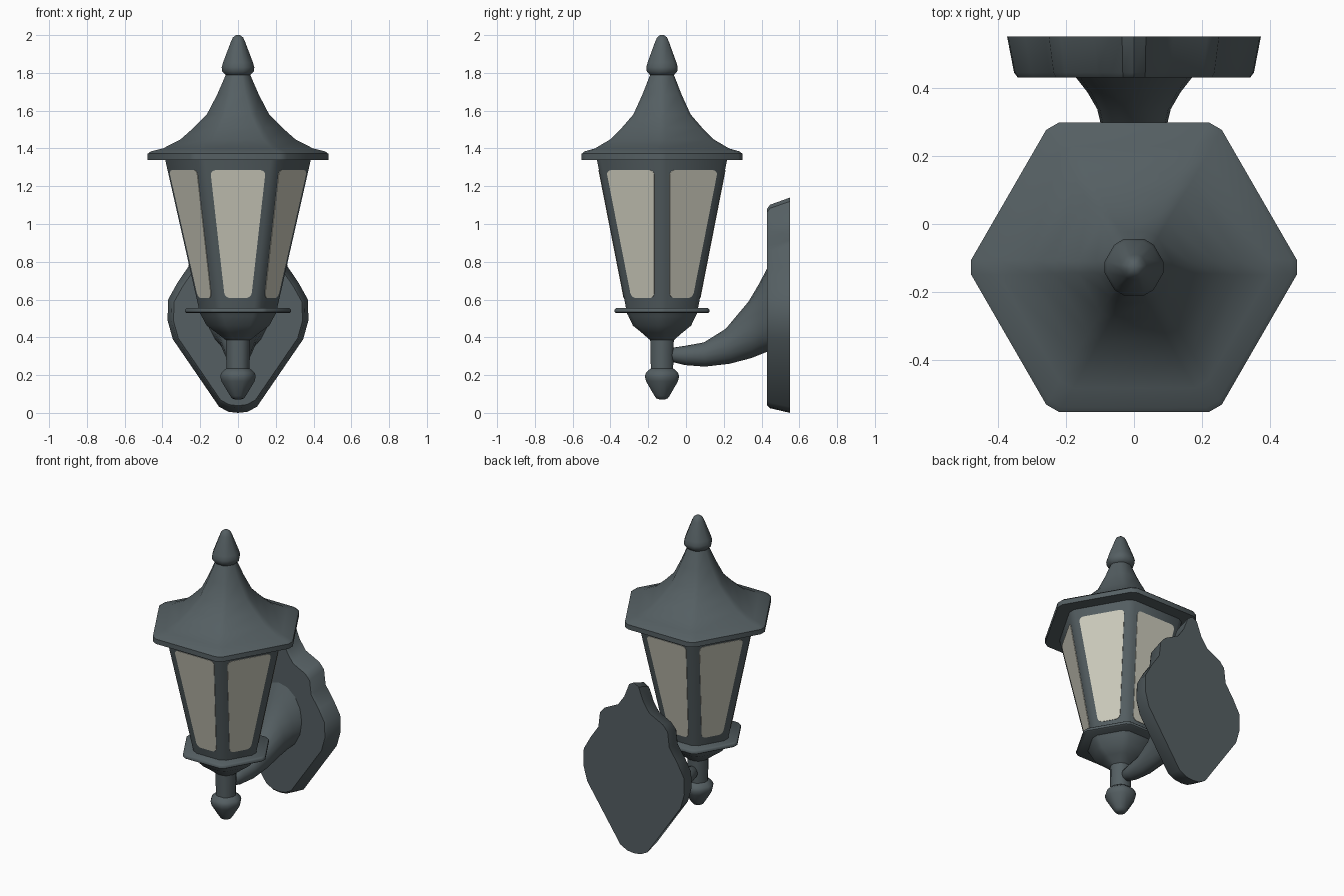
import bpy, bmesh, math
from mathutils import Vector

if "Cube" in bpy.data.objects:
    bpy.data.objects.remove(bpy.data.objects["Cube"])

AXIS_Y = -0.127  # lantern axis


def material(name, rgb):
    m = bpy.data.materials.new(name)
    m.diffuse_color = (*rgb, 1)
    m.use_nodes = True
    m.node_tree.nodes["Principled BSDF"].inputs["Base Color"].default_value = m.diffuse_color
    return m


METAL = material("slate grey metal", (0.090, 0.114, 0.123))
GLASS = material("frosted glass", (0.60, 0.59, 0.50))


def finish(bm, name, mat, angle=45):
    bmesh.ops.recalc_face_normals(bm, faces=bm.faces)
    me = bpy.data.meshes.new(name)
    bm.to_mesh(me)
    bm.free()
    me.materials.append(mat)
    for p in me.polygons:
        p.use_smooth = True
    me.set_sharp_from_angle(angle=math.radians(angle))
    ob = bpy.data.objects.new(name, me)
    bpy.context.collection.objects.link(ob)
    return ob


def loft(name, rings, mat=METAL, angle=45):
    """Skin closed rings of equal length and cap both ends."""
    bm = bmesh.new()
    loops = [[bm.verts.new(p) for p in r] for r in rings]
    n = len(loops[0])
    for a, b in zip(loops, loops[1:]):
        for i in range(n):
            j = (i + 1) % n
            bm.faces.new((a[i], a[j], b[j], b[i]))
    bm.faces.new(loops[0])
    bm.faces.new(loops[-1])
    return finish(bm, name, mat, angle)


def hex_ring(r, t, z):
    """Hexagon of corner radius r with its corners cut off by t."""
    corner = [Vector((r * math.cos(k * math.pi / 3), AXIS_Y + r * math.sin(k * math.pi / 3), z))
              for k in range(6)]
    t = min(t, r * 0.21)
    pts = []
    for k, c in enumerate(corner):
        pts.append(c + (corner[k - 1] - c).normalized() * t)
        pts.append(c + (corner[(k + 1) % 6] - c).normalized() * t)
    return pts


def hex_loft(name, profile, angle=45):
    return loft(name, [hex_ring(*p) for p in profile], METAL, angle)


# Roof with thin brim
hex_loft("roof", [(0.491, 0.025, 1.34), (0.491, 0.025, 1.372), (0.475, 0.025, 1.384),
                  (0.41, 0.025, 1.40), (0.318, 0.025, 1.447), (0.245, 0.022, 1.51),
                  (0.175, 0.02, 1.58), (0.12, 0.02, 1.685), (0.070, 0.015, 1.795)])

# Roof finial
hex_loft("roof_finial", [(0.07, 0.015, 1.785), (0.093, 0.019, 1.808), (0.096, 0.019, 1.83),
                         (0.088, 0.018, 1.855), (0.042, 0.009, 1.965), (0.03, 0.006, 1.988),
                         (0.012, 0.003, 2.0)], 55)

# Tapered lantern frame
Z0, Z1, R0, R1 = 0.55, 1.345, 0.219, 0.399
hex_loft("lantern_frame", [(R0, 0.025, Z0), (R1, 0.025, Z1)], 35)


# Six glass panes with rounded corners, let into the frame faces
def pane(k):
    ang = math.radians(30 + 60 * k)
    out = Vector((math.cos(ang), math.sin(ang), 0))
    side = Vector((-out.y, out.x, 0))
    bm = bmesh.new()
    vs = []
    for z, s in ((0.608, -1), (0.608, 1), (1.285, 1), (1.285, -1)):
        r = R0 + (R1 - R0) * (z - Z0) / (Z1 - Z0)
        p = out * (r * math.sqrt(0.75) + 0.003) + side * s * (r / 2 - 0.046)
        vs.append(bm.verts.new(p + Vector((0, AXIS_Y, z))))
    bm.faces.new(vs)
    bmesh.ops.bevel(bm, geom=bm.verts[:], offset=0.028, segments=4,
                    affect='VERTICES', profile=0.5)
    ext = bmesh.ops.extrude_face_region(bm, geom=bm.faces[:], use_keep_orig=True)
    moved = [g for g in ext["geom"] if isinstance(g, bmesh.types.BMVert)]
    bmesh.ops.translate(bm, verts=moved, vec=-out * 0.008)
    finish(bm, f"glass_pane_{k + 1}", GLASS, 30)


for k in range(6):
    pane(k)

# Lower rim
hex_loft("lower_rim", [(0.282, 0.018, 0.529), (0.289, 0.018, 0.534), (0.289, 0.018, 0.548),
                       (0.280, 0.018, 0.556)])

# Cup, stem and drop finial under the lantern
hex_loft("cup_and_stem", [(0.219, 0.025, 0.535), (0.205, 0.025, 0.512), (0.178, 0.025, 0.462),
                          (0.125, 0.02, 0.425), (0.072, 0.015, 0.385), (0.068, 0.014, 0.225)])
hex_loft("drop_finial", [(0.066, 0.014, 0.238), (0.098, 0.02, 0.213), (0.105, 0.022, 0.195),
                         (0.098, 0.02, 0.168), (0.046, 0.01, 0.09), (0.035, 0.007, 0.077),
                         (0.016, 0.003, 0.071)], 55)

# Curved arm: (top y, top z, bottom y, bottom z, half width)
SECTIONS = [(-0.085, 0.325, -0.085, 0.285, 0.022), (-0.065, 0.346, -0.065, 0.268, 0.04),
            (0.0, 0.356, -0.005, 0.253, 0.052), (0.095, 0.373, 0.10, 0.245, 0.063),
            (0.21, 0.445, 0.23, 0.260, 0.08), (0.33, 0.588, 0.345, 0.290, 0.108),
            (0.385, 0.68, 0.39, 0.308, 0.137), (0.44, 0.785, 0.44, 0.328, 0.178)]
rings = []
for ty, tz, by, bz, w in SECTIONS:
    top, bot = Vector((0, ty, tz)), Vector((0, by, bz))
    mid, half = (top + bot) / 2, (top - bot) / 2
    rings.append([mid + half * math.cos(a) + Vector((w * math.sin(a), 0, 0))
                  for a in (i * math.tau / 16 for i in range(16))])
loft("arm", rings, METAL, 50)

# Wall plate: half outline mirrored, sides tapering to the front
HALF = [(0.05, 0.006), (0.10, 0.032), (0.345, 0.39), (0.373, 0.49), (0.37, 0.60),
        (0.32, 0.69), (0.262, 0.775), (0.25, 0.875), (0.215, 0.915), (0.115, 0.965),
        (0.07, 1.03), (0.035, 1.12)]
outline = [(0, 0)] + HALF + [(0, 1.14)] + [(-x, z) for x, z in reversed(HALF)]
loft("wall_plate", [[Vector((x * s, y, 0.45 + (z - 0.45) * s)) for x, z in outline]
                    for y, s in ((0.551, 1), (0.445, 0.945), (0.43, 0.915))], METAL, 35)
